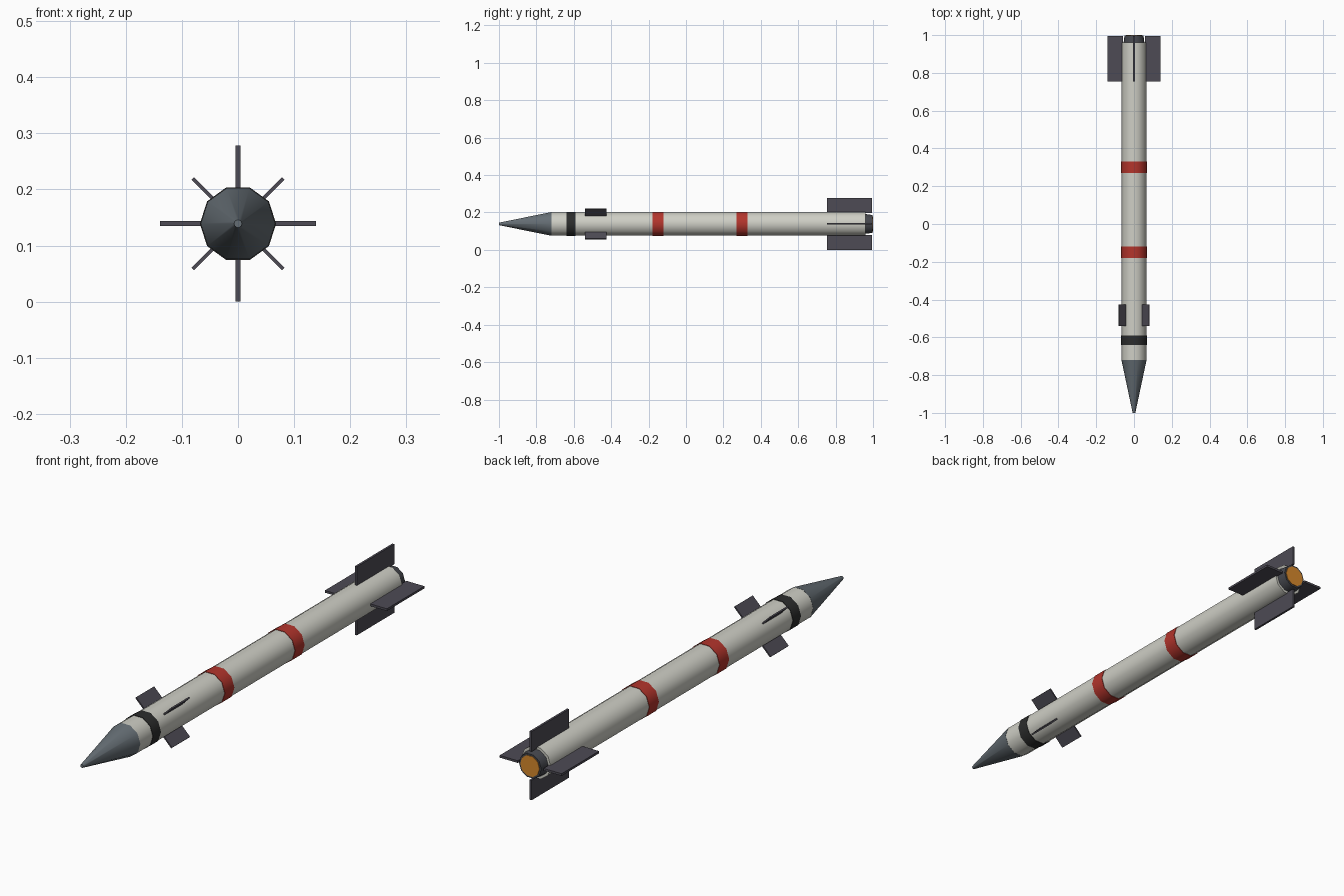
import bpy, bmesh, math
from mathutils import Matrix, Vector

if "Cube" in bpy.data.objects:
    bpy.data.objects.remove(bpy.data.objects["Cube"])

CZ = 0.139      # height of the long axis
SIDES = 10


def material(name, rgb):
    m = bpy.data.materials.new(name)
    m.diffuse_color = (*rgb, 1)
    m.use_nodes = True
    m.node_tree.nodes["Principled BSDF"].inputs["Base Color"].default_value = m.diffuse_color
    return m


WHITE = material("off_white", (0.62, 0.62, 0.56))
RED = material("red", (0.45, 0.035, 0.025))
BLACK = material("black", (0.025, 0.026, 0.026))
GREY = material("blue_grey", (0.13, 0.155, 0.175))
FIN = material("dark_fin_grey", (0.075, 0.07, 0.09))
METAL = material("dark_metal", (0.06, 0.063, 0.075))
ORANGE = material("orange", (0.68, 0.25, 0.025))


def finish(bm, name, mat):
    bmesh.ops.recalc_face_normals(bm, faces=bm.faces)
    me = bpy.data.meshes.new(name)
    bm.to_mesh(me)
    bm.free()
    me.materials.append(mat)
    ob = bpy.data.objects.new(name, me)
    bpy.context.collection.objects.link(ob)
    return ob


def lathe(name, profile, mat):
    """Ten-sided solid around the long axis from (y, radius) pairs."""
    bm = bmesh.new()
    rings = []
    for y, r in profile:
        rings.append([bm.verts.new((r * math.cos(a), y, CZ + r * math.sin(a)))
                      for a in (i * math.tau / SIDES for i in range(SIDES))])
    for a, b in zip(rings, rings[1:]):
        for i in range(SIDES):
            j = (i + 1) % SIDES
            bm.faces.new((a[i], a[j], b[j], b[i]))
    bm.faces.new(rings[0])
    bm.faces.new(rings[-1])
    ob = finish(bm, name, mat)
    for p in ob.data.polygons:
        p.use_smooth = True
    ob.data.set_sharp_from_angle(angle=math.radians(40))
    return ob


def fin(name, y0, y1, r0, r1, thick, angle):
    """Flat plate standing out from the body at the given angle."""
    bm = bmesh.new()
    place = (Matrix.Translation((0, (y0 + y1) / 2, CZ))
             @ Matrix.Rotation(angle, 4, 'Y')
             @ Matrix.Translation(((r0 + r1) / 2, 0, 0))
             @ Matrix.Diagonal((r1 - r0, y1 - y0, thick, 1)))
    bmesh.ops.create_cube(bm, size=1, matrix=place)
    return finish(bm, name, FIN)


# body, nose and engine
lathe("body_tube", [(-0.72, 0.066), (0.96, 0.066)], WHITE)
lathe("nose_cone", [(-1.0, 0.007), (-0.72, 0.0665)], GREY)
lathe("engine_nozzle", [(0.955, 0.056), (0.998, 0.05)], METAL)
lathe("engine_glow", [(0.99, 0.043), (1.0, 0.043)], ORANGE)

# painted bands
lathe("front_black_band", [(-0.64, 0.068), (-0.59, 0.068)], BLACK)
lathe("middle_red_band", [(-0.18, 0.068), (-0.12, 0.068)], RED)
lathe("rear_red_band", [(0.27, 0.068), (0.33, 0.068)], RED)

# four upright tail fins and four small diagonal front fins
for i in range(4):
    a = i * math.pi / 2
    fin(f"tail_fin_{i + 1}", 0.755, 0.995, 0.058, 0.139, 0.009, a)
    fin(f"front_fin_{i + 1}", -0.54, -0.425, 0.055, 0.114, 0.006, a + math.pi / 4)
